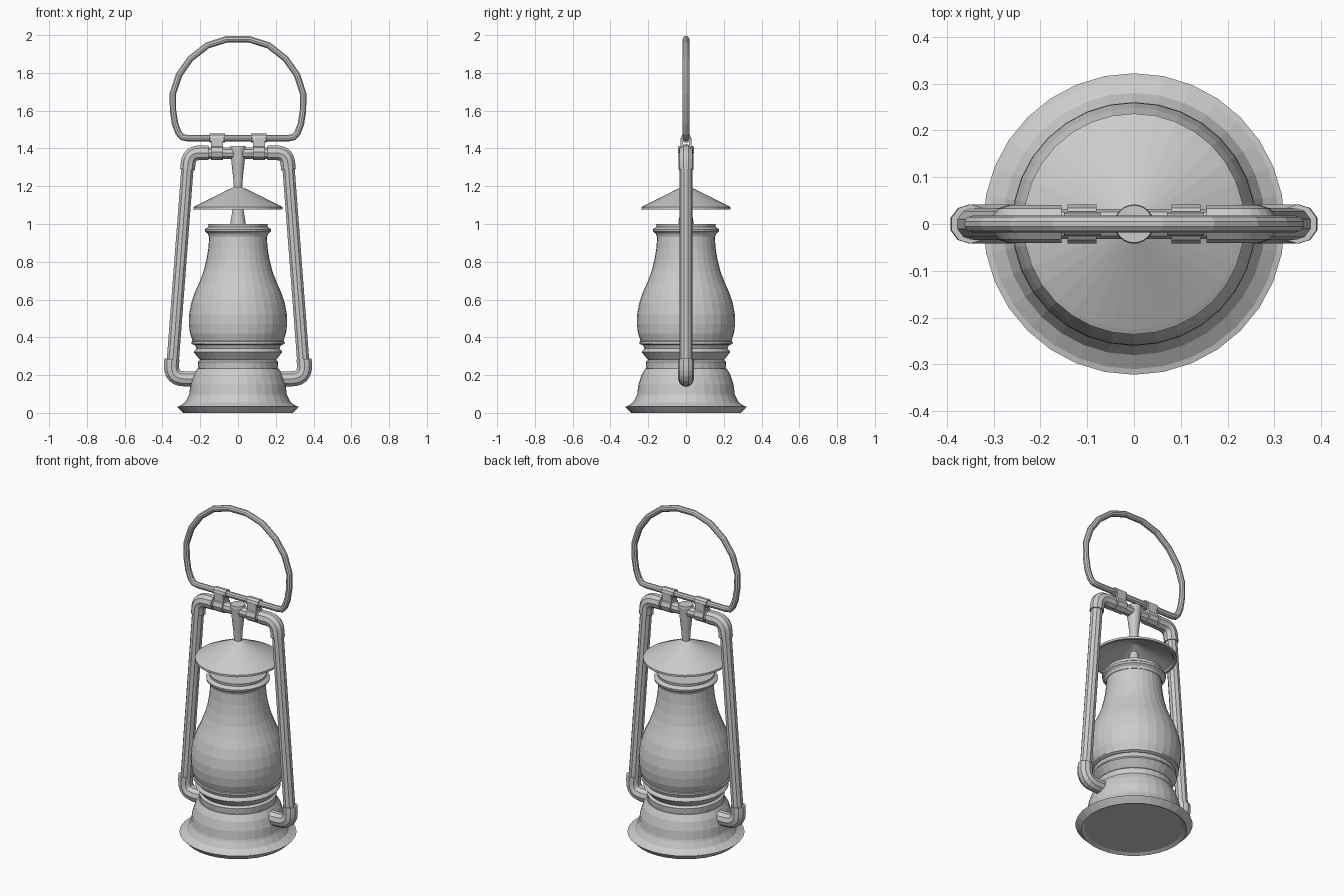
import bpy, bmesh, math
from mathutils import Matrix

if "Cube" in bpy.data.objects:
    bpy.data.objects.remove(bpy.data.objects["Cube"])


def lathe(name, profile, sides=32):
    """Spin an (r, z) profile round the z axis; r = 0 makes a closing point."""
    bm = bmesh.new()
    rings = []
    for r, z in profile:
        if r == 0:
            rings.append([bm.verts.new((0, 0, z))] * sides)
        else:
            rings.append([bm.verts.new((r * math.cos(2 * math.pi * i / sides),
                                        r * math.sin(2 * math.pi * i / sides), z))
                          for i in range(sides)])
    for a, b in zip(rings, rings[1:]):
        for i in range(sides):
            j = (i + 1) % sides
            quad = list(dict.fromkeys([a[i], a[j], b[j], b[i]]))
            bm.faces.new(quad)
    bmesh.ops.recalc_face_normals(bm, faces=bm.faces)
    return finish(name, bm)


def finish(name, bm):
    mesh = bpy.data.meshes.new(name)
    bm.to_mesh(mesh)
    bm.free()
    obj = bpy.data.objects.new(name, mesh)
    bpy.context.collection.objects.link(obj)
    return obj


def tube(name, points, radius, cyclic=False, res=3):
    """Sweep a round section along an (x, z) path in the y = 0 plane."""
    curve = bpy.data.curves.new(name, 'CURVE')
    curve.dimensions = '3D'
    curve.bevel_depth = radius
    curve.bevel_resolution = res
    curve.use_fill_caps = True
    spline = curve.splines.new('POLY')
    spline.points.add(len(points) - 1)
    for p, (x, z) in zip(spline.points, points):
        p.co = (x, 0, z, 1)
    spline.use_cyclic_u = cyclic
    spline.use_smooth = False
    obj = bpy.data.objects.new(name, curve)
    bpy.context.collection.objects.link(obj)
    bpy.ops.object.select_all(action='DESELECT')
    obj.select_set(True)
    bpy.context.view_layer.objects.active = obj
    bpy.ops.object.convert(target='MESH')
    return obj


def bend(start, corner, end, steps=6):
    """Quadratic bend between two points."""
    pts = []
    for i in range(steps + 1):
        t = i / steps
        pts.append(tuple((1 - t) ** 2 * a + 2 * t * (1 - t) * b + t * t * c
                         for a, b, c in zip(start, corner, end)))
    return pts


def box(name, center, size):
    bm = bmesh.new()
    bmesh.ops.create_cube(bm, size=1, matrix=Matrix.Translation(center)
                          @ Matrix.Diagonal((*size, 1)))
    return finish(name, bm)


# Fuel base with flared foot
lathe("fuel_base", [(0, 0.01), (0.27, 0.01), (0.29, 0.0), (0.305, 0.015), (0.322, 0.033),
                    (0.31, 0.036), (0.28, 0.055), (0.262, 0.088), (0.258, 0.1), (0.252, 0.15),
                    (0.236, 0.2), (0.215, 0.235), (0, 0.237)])

# Burner collar
lathe("burner_collar", [(0, 0.23), (0.21, 0.235), (0.213, 0.27), (0.2, 0.28), (0.205, 0.285),
                        (0.235, 0.322), (0.23, 0.33), (0.22, 0.34), (0.228, 0.36), (0, 0.362)])

# Globe seat rim
lathe("globe_seat", [(0, 0.36), (0.235, 0.36), (0.247, 0.366), (0.247, 0.378),
                     (0.235, 0.384), (0, 0.384)])

# Globe
lathe("globe", [(0, 0.375), (0.24, 0.378), (0.254, 0.42), (0.26, 0.47), (0.259, 0.52),
                (0.248, 0.58), (0.23, 0.635), (0.205, 0.69), (0.182, 0.75), (0.167, 0.81),
                (0.157, 0.87), (0.151, 0.95), (0, 0.95)])

# Chimney collar
lathe("chimney_collar", [(0, 0.935), (0.155, 0.935), (0.161, 0.95), (0.174, 0.96),
                         (0.176, 0.972), (0.163, 0.98), (0.156, 0.985), (0.158, 1.0), (0, 1.0)])

# Chimney cone and hollow cap
lathe("chimney_cone", [(0, 0.995), (0.042, 0.995), (0.022, 1.12), (0, 1.12)], 24)
lathe("chimney_cap", [(0, 1.205), (0.02, 1.197), (0.225, 1.096), (0.236, 1.09), (0.236, 1.078),
                      (0.222, 1.078), (0.215, 1.09), (0, 1.185)])

# Hanger funnel under the cross pipe
lathe("hanger_funnel", [(0, 1.18), (0.021, 1.18), (0.026, 1.25), (0.035, 1.33),
                        (0.042, 1.4), (0.04, 1.413), (0, 1.413)], 24)

# Cross pipe
tube("cross_pipe", [(-0.19, 1.375), (0.19, 1.375)], 0.032)

for side, s in (("left", -1), ("right", 1)):
    # Side pipe with elbows
    tube(f"{side}_pipe", [(s * 0.347, 0.25), (s * 0.265, 1.33)], 0.034)
    tube(f"{side}_top_elbow",
         [(s * 0.267, 1.288)] + bend((s * 0.264, 1.32), (s * 0.26, 1.375), (s * 0.205, 1.377))
         + [(s * 0.155, 1.377)], 0.041)
    tube(f"{side}_bottom_elbow",
         [(s * 0.35, 0.285)] + bend((s * 0.352, 0.25), (s * 0.355, 0.18), (s * 0.28, 0.18))
         + [(s * 0.22, 0.18)], 0.042)

    # Handle clip: sleeve, pipe band and two plates
    tube(f"{side}_clip_sleeve", [(s * 0.07, 1.455), (s * 0.15, 1.455)], 0.026)
    tube(f"{side}_clip_band", [(s * 0.08, 1.38), (s * 0.142, 1.38)], 0.042)
    for face, f in (("front", -1), ("back", 1)):
        box(f"{side}_clip_{face}_plate", (s * 0.111, f * 0.022, 1.425), (0.062, 0.012, 0.06))

# Carrying handle
half = [(0.27, 1.455)] + [(0.295, 1.46), (0.315, 1.482), (0.333, 1.53), (0.344, 1.6),
        (0.345, 1.69), (0.312, 1.79), (0.252, 1.875), (0.163, 1.945), (0.06, 1.978)]
tube("carrying_handle", half + [(-x, z) for x, z in reversed(half)], 0.018, cyclic=True)
